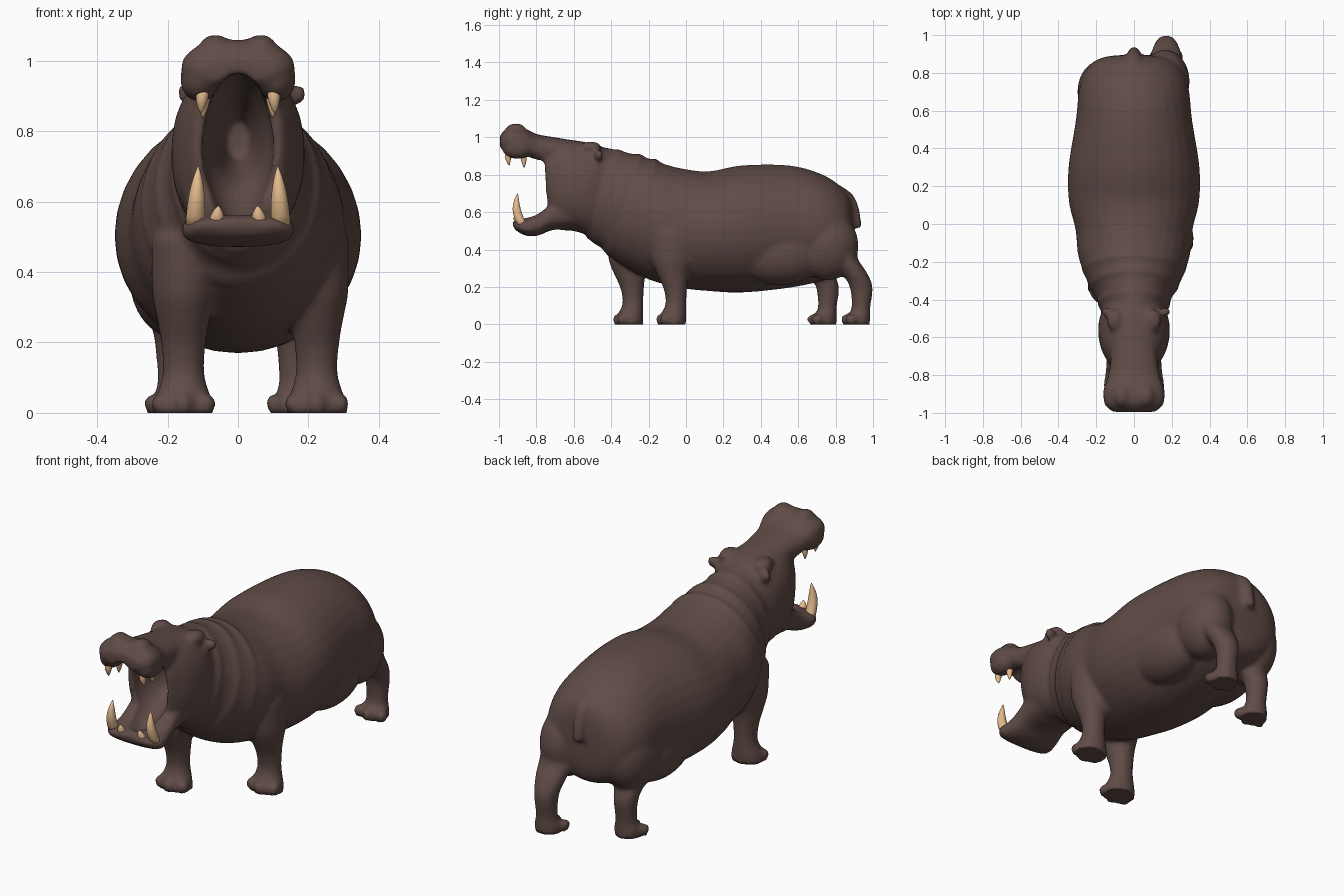
import bpy, bmesh, math
from mathutils import Matrix, Vector

cube = bpy.data.objects.get("Cube")
if cube:
    bpy.data.objects.remove(cube)


def material(name, rgb):
    mat = bpy.data.materials.new(name)
    mat.use_nodes = True
    mat.diffuse_color = (*rgb, 1)
    bsdf = next(n for n in mat.node_tree.nodes if n.type == 'BSDF_PRINCIPLED')
    bsdf.inputs["Base Color"].default_value = (*rgb, 1)
    bsdf.inputs["Roughness"].default_value = 0.8
    return mat


hide_brown = material("hide brown", (0.115, 0.071, 0.062))
ivory = material("ivory", (0.78, 0.5, 0.27))


def spline(rows, steps=6):
    """Catmull-Rom interpolation of section rows."""
    result = []
    for i in range(len(rows) - 1):
        quad = (rows[max(i - 1, 0)], rows[i], rows[i + 1], rows[min(i + 2, len(rows) - 1)])
        for s in range(steps):
            t = s / steps
            result.append([0.5 * (2 * b + (c - a) * t + (2 * a - 5 * b + 4 * c - d) * t ** 2
                                  + (3 * b - a - 3 * c + d) * t ** 3)
                           for a, b, c, d in zip(*quad)])
    return result + [list(rows[-1])]


def skin_rings(bm, rings):
    for a, b in zip(rings, rings[1:]):
        for k in range(len(a)):
            n = (k + 1) % len(a)
            bm.faces.new((a[k], a[n], b[n], b[k]))
    bm.faces.new(rings[0])
    bm.faces.new(rings[-1])


def loft(bm, rows, x=0, power=1.0, sides=32):
    """Each row: y, z of one edge, y, z of the opposite edge, half width."""
    rings = []
    for ya, za, yb, zb, half in spline(rows):
        ring = []
        for k in range(sides):
            ang = math.tau * k / sides
            u, v = (math.copysign(abs(w) ** power, w) for w in (math.sin(ang), math.cos(ang)))
            ring.append(bm.verts.new((x + half * u, (ya + yb) / 2 + v * (ya - yb) / 2,
                                      (za + zb) / 2 + v * (za - zb) / 2)))
        rings.append(ring)
    skin_rings(bm, rings)


def blob(bm, centre, size):
    mat = Matrix.Translation(centre) @ Matrix.Diagonal((*size, 1))
    bmesh.ops.create_uvsphere(bm, u_segments=24, v_segments=16, radius=1, matrix=mat)


def finish(bm, name, mat):
    bmesh.ops.recalc_face_normals(bm, faces=bm.faces)
    mesh = bpy.data.meshes.new(name)
    bm.to_mesh(mesh)
    bm.free()
    mesh.materials.append(mat)
    obj = bpy.data.objects.new(name, mesh)
    bpy.context.collection.objects.link(obj)
    return obj


bm = bmesh.new()

# Torso and neck, from rump to throat
loft(bm, [(.895, .56, .895, .42, .06), (.88, .665, .885, .34, .16), (.83, .735, .85, .28, .235),
          (.72, .805, .74, .235, .287), (.55, .85, .55, .195, .308), (.3, .85, .3, .17, .347),
          (.12, .818, .12, .178, .345), (-.03, .835, -.03, .195, .31),
          (-.14, .865, -.2, .24, .295), (-.23, .897, -.36, .325, .25),
          (-.32, .92, -.45, .405, .2), (-.42, .945, -.53, .46, .17)])

# Heavy haunches and flanks hanging over the rear legs
blob(bm, (.165, .755, .42), (.13, .168, .185))
blob(bm, (-.17, .7, .42), (.13, .168, .195))
for s in (-1, 1):
    blob(bm, (s * .17, .5, .38), (.138, .25, .17))

# Skin folds around the neck
for yt, zt, yb, zb, half in [(-.17, .89, -.31, .3, .278), (-.25, .915, -.4, .355, .24),
                             (-.36, .938, -.48, .425, .195)]:
    loft(bm, [(yt + d, zt - k, yb + d, zb + k, half - k)
              for d, k in ((.04, .03), (0, 0), (-.035, .03))])

# Skull with cheeks
loft(bm, [(-.4, .93, -.5, .46, .165), (-.48, .962, -.55, .485, .186), (-.58, .982, -.61, .5, .188),
          (-.66, .99, -.67, .505, .172), (-.73, .98, -.72, .54, .142),
          (-.765, .965, -.74, .58, .122)], power=.88)

# Upper snout, nostril bumps and hanging lips
loft(bm, [(-.55, .975, -.55, .84, .11), (-.7, 1.0, -.7, .85, .122), (-.8, 1.018, -.785, .86, .135),
          (-.88, 1.055, -.87, .895, .158), (-.95, 1.055, -.95, .905, .158),
          (-.995, 1.01, -.995, .94, .115)], power=.9)
for s in (-1, 1):
    blob(bm, (s * .065, -.91, 1.032), (.046, .06, .044))
    blob(bm, (s * .108, -.9, .945), (.057, .085, .062))

# Lower jaw
loft(bm, [(-.58, .74, -.58, .51, .15), (-.71, .66, -.71, .505, .145), (-.8, .59, -.79, .475, .152),
          (-.89, .562, -.86, .475, .16), (-.93, .548, -.92, .51, .115)], power=.75)

# Brow ridges and ears
for s in (-1, 1):
    blob(bm, (s * .1, -.51, .945), (.045, .06, .034))
blob(bm, (.165, -.465, .905), (.03, .024, .03))
blob(bm, (-.145, -.465, .91), (.03, .024, .03))

# Legs as height, front, back and half width, set down in a walking stance
front_leg = [(.5, -.13, .12, .09), (.35, -.115, .105, .09), (.27, -.085, .085, .076),
             (.19, -.05, .075, .063), (.11, -.04, .072, .06), (.04, -.07, .072, .08),
             (0, -.075, .07, .087)]
rear_leg = [(.5, -.18, -.035, .09), (.36, -.13, -.005, .088), (.28, -.09, .045, .08),
            (.2, -.045, .078, .062), (.09, -.035, .066, .054), (.04, -.06, .065, .068),
            (0, -.07, .065, .07)]
for shape, x, y in ((front_leg, .224, -.07), (front_leg, -.155, -.3),
                    (rear_leg, .17, .92), (rear_leg, -.175, .74)):
    loft(bm, [(y + f, z, y + b, z, w) for z, f, b, w in shape], x=x)
    for toe in (-1, 0, 1):
        blob(bm, (x + toe * .065, y - .06 + abs(toe) * .022, .026), (.028, .034, .03))

# Tail
loft(bm, [(.79, .74, .83, .74, .035), (.84, .67, .895, .69, .036), (.87, .6, .928, .61, .033),
          (.88, .535, .938, .53, .03), (.9, .517, .936, .517, .02)])

body = finish(bm, "body", hide_brown)

# Mouth cavity cutter, running back into the throat
bm = bmesh.new()
loft(bm, [(-1.03, .965, -.88, .555, .1), (-.8, .96, -.8, .535, .1), (-.7, .935, -.7, .575, .098),
          (-.6, .9, -.6, .65, .07), (-.5, .87, -.5, .69, .052), (-.4, .83, -.4, .72, .035)])
cutter = finish(bm, "mouth_cutter", hide_brown)
cutter.hide_render = True

# Fuse the parts into one skin, hollow out the mouth, soften the joins
for kind in ('REMESH', 'BOOLEAN', 'REMESH', 'SMOOTH'):
    mod = body.modifiers.new(kind.title(), kind)
    if kind == 'REMESH':
        mod.mode = 'VOXEL'
        mod.voxel_size = 0.011
    elif kind == 'BOOLEAN':
        mod.operation = 'DIFFERENCE'
        mod.object = cutter
        mod.solver = 'EXACT'
    else:
        mod.factor = 0.5
        mod.iterations = 6
bpy.context.view_layer.update()
fused = bpy.data.meshes.new_from_object(body.evaluated_get(bpy.context.evaluated_depsgraph_get()))
body.modifiers.clear()
body.data = fused
bpy.data.objects.remove(cutter)
for v in fused.vertices:
    if v.co.z < 0.008:
        v.co.z = 0
fused.materials.clear()
fused.materials.append(hide_brown)
fused.shade_smooth()


# Teeth: tapered, slightly bowed spikes
def tooth(name, base, tip, radius, bow=0.0):
    base, tip = Vector(base), Vector(tip)
    bm = bmesh.new()
    rings = []
    for i in range(7):
        t = i / 6
        c = base.lerp(tip, t) + Vector((0, -bow * math.sin(math.pi * t), 0))
        r = radius * (1 - t ** 2.6) + 0.002
        rings.append([bm.verts.new(c + Vector((r * math.cos(a), r * math.sin(a), 0)))
                      for a in (math.tau * k / 10 for k in range(10))])
    skin_rings(bm, rings)
    finish(bm, name, ivory).data.shade_smooth()


for side, s in (("left", 1), ("right", -1)):
    tooth(side + "_lower_tusk", (s * .122, -.875, .53), (s * .113, -.9, .7), .025, .018)
    tooth(side + "_lower_incisor", (s * .062, -.89, .53), (s * .056, -.915, .588), .021)
    tooth(side + "_upper_tusk", (s * .1, -.945, .925), (s * .105, -.945, .85), .017, .006)
    tooth(side + "_upper_incisor", (s * .095, -.87, .92), (s * .1, -.865, .838), .016)
